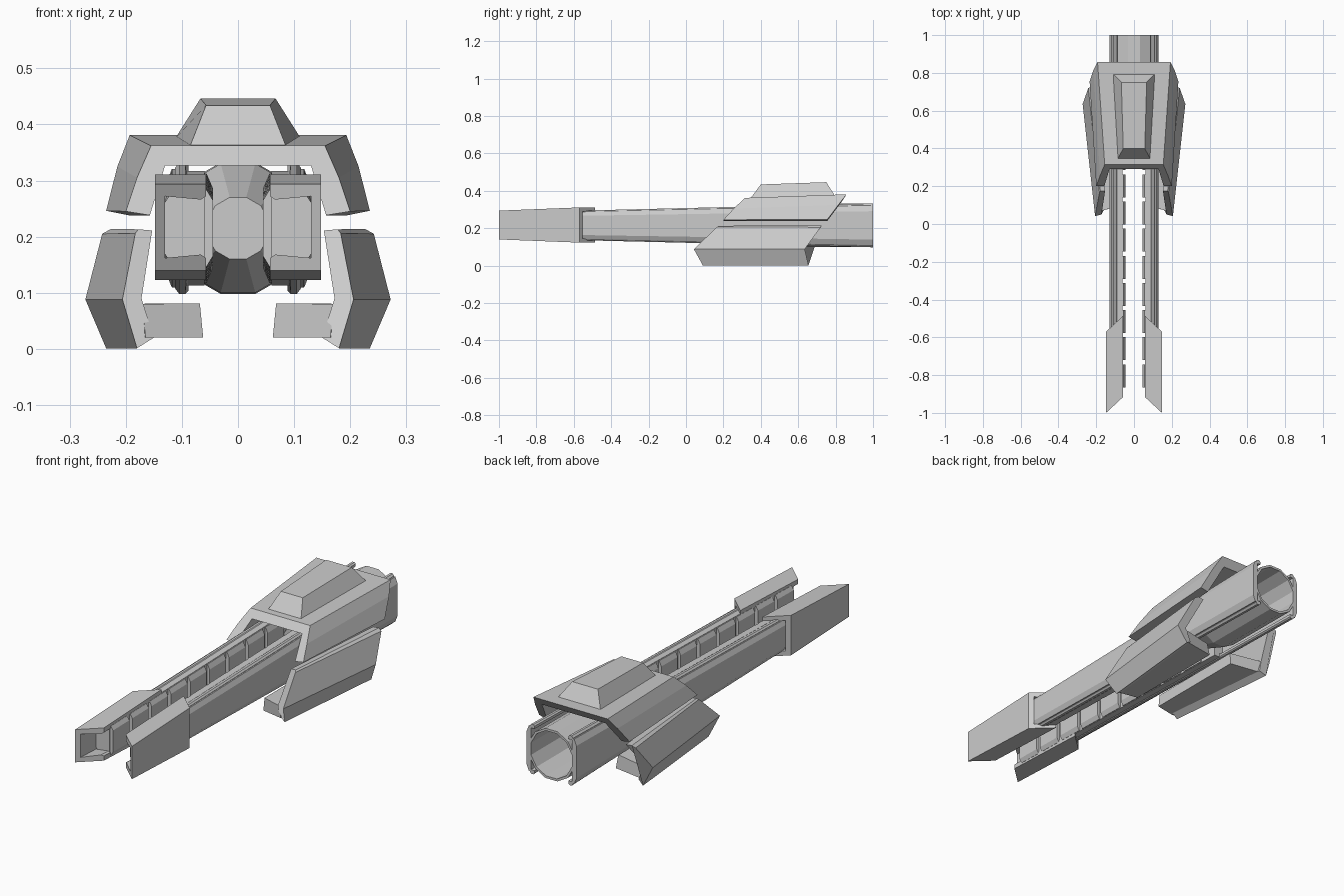
import bpy, bmesh, math
from mathutils import Vector

ZC = 0.215  # height of the bore axis


def loft(name, sections, mirror=False, caps=(True, True), closed=False):
    """Skin matching loops of 3D points; cap the ends; optionally mirror in x."""
    bm = bmesh.new()
    rings = [[bm.verts.new(p) for p in s] for s in sections]
    n = len(rings[0])
    pairs = list(zip(rings, rings[1:]))
    for a, b in pairs:
        for i in range(n):
            j = (i + 1) % n
            bm.faces.new((a[i], a[j], b[j], b[i]))
    if caps[0]:
        bm.faces.new(rings[0])
    if caps[1]:
        bm.faces.new(rings[-1])
    bmesh.ops.recalc_face_normals(bm, faces=bm.faces)
    me = bpy.data.meshes.new(name)
    bm.to_mesh(me)
    bm.free()
    ob = bpy.data.objects.new(name, me)
    bpy.context.collection.objects.link(ob)
    if mirror:
        ob.modifiers.new("mirror", 'MIRROR').use_mirror_merge = False
    return ob


def half_height(y):
    """Rails grow taller toward the rear."""
    return 0.079 + (y + 0.57) * 0.038 / 1.57


def rail_part(name, profile, y0, y1):
    """Extrude an (x, height fraction) profile along y with the rail taper."""
    return loft(name, [[(x, y, ZC + f * half_height(y)) for x, f in profile]
                       for y in (y0, y1)], mirror=True)


def ring(y, r):
    return [(r * math.sin(math.radians(15 + 30 * i)), y,
             ZC + r * math.cos(math.radians(15 + 30 * i))) for i in range(12)]


# Rails: outer wall, inner core, corner bars
rail_part("rail_outer_wall", [(0.13, 0.65), (0.118, 0.9), (0.106, 0.9),
                              (0.106, -0.9), (0.118, -0.9), (0.13, -0.65)], -0.87, 1.0)
rail_part("rail_core", [(0.06, 0.97), (0.09, 0.97), (0.09, 0.8), (0.107, 0.8),
                        (0.107, -0.8), (0.09, -0.8), (0.09, -0.97), (0.06, -0.97)], -0.87, 0.5)
for s, side in ((1, "upper"), (-1, "lower")):
    rail_part("rail_bar_" + side, [(0.088, 0.84 * s), (0.088, 0.95 * s), (0.094, 1.0 * s),
                                   (0.105, 1.0 * s), (0.112, 0.92 * s), (0.112, 0.84 * s)],
              -0.87, 1.0)

# Bevelled accelerator plates along the inner rail faces
for i in range(9):
    y = -0.865 + i * 0.1437
    rail_part(f"accelerator_plate_{i}", [(0.062, 0.95), (0.056, 0.95), (0.045, 0.7),
                                         (0.045, -0.7), (0.056, -0.95), (0.062, -0.95)],
              y, y + 0.122)

# Muzzle sleeves: channels open to the inside with slanted ends
sleeve = [(0.148, 1, 0), (0.057, 1, 0), (0.057, 1, -0.022), (0.066, 1, -0.028),
          (0.13, 1, -0.022), (0.13, -1, 0.022), (0.066, -1, 0.028),
          (0.057, -1, 0.022), (0.057, -1, 0), (0.148, -1, 0)]
loft("muzzle_sleeve",
     [[(x, y + (0.148 - x) * 0.93, ZC + 0.002 + s * h + d) for x, s, d in sleeve]
      for y, h in ((-1.0, 0.077), (-0.57, 0.094))], mirror=True)

# Barrel: twelve-sided tube, tapered nose, open at the rear
loft("barrel", [ring(0.42, 0.057), ring(0.6, 0.119), ring(1.0, 0.121),
                ring(1.0, 0.11), ring(0.58, 0.108)])

# Upper cowl: angular arch-shaped shell
cowl_front = [(0.20, 0.20, 0.245), (0.18, 0.255, 0.305), (0.155, 0.315, 0.362),
              (0.13, 0.29, 0.327), (0.157, 0.20, 0.238)]
cowl_rear = [(0.235, 0.755, 0.246), (0.215, 0.815, 0.325), (0.193, 0.858, 0.381),
             (0.165, 0.835, 0.345), (0.195, 0.755, 0.238)]


def arch(half):
    flip = [(-x, y, z) for x, y, z in half]
    return half[:3] + flip[2::-1] + flip[:2:-1] + half[3:]


loft("upper_cowl", [arch(cowl_front), arch(cowl_rear)])

# Raised block on the cowl
base = [(-0.086, 0.345, 0.36), (0.086, 0.345, 0.36), (0.112, 0.795, 0.375), (-0.112, 0.795, 0.375)]
top = [(-0.057, 0.40, 0.434), (0.057, 0.40, 0.434), (0.067, 0.75, 0.446), (-0.067, 0.75, 0.446)]
loft("cowl_block", [base, top])

# Lower side armour: bent plates with swept ends
loft("side_armour", [
    [(0.183, 0.165, 0.206), (0.178, 0.175, 0.213), (0.153, 0.175, 0.211),
     (0.172, 0.05, 0.09), (0.15, 0.095, 0.02), (0.18, 0.09, 0.001), (0.206, 0.042, 0.088)],
    [(0.242, 0.72, 0.205), (0.226, 0.725, 0.214), (0.195, 0.725, 0.211),
     (0.225, 0.635, 0.09), (0.205, 0.645, 0.02), (0.235, 0.655, 0.001), (0.272, 0.635, 0.088)],
], mirror=True)

# Inward flanges at the foot of the armour
loft("armour_flange", [
    [(0.062, 0.10, 0.02), (0.165, 0.08, 0.02), (0.17, 0.07, 0.08), (0.068, 0.10, 0.081)],
    [(0.062, 0.61, 0.02), (0.215, 0.635, 0.02), (0.225, 0.635, 0.08), (0.068, 0.60, 0.081)],
], mirror=True)
